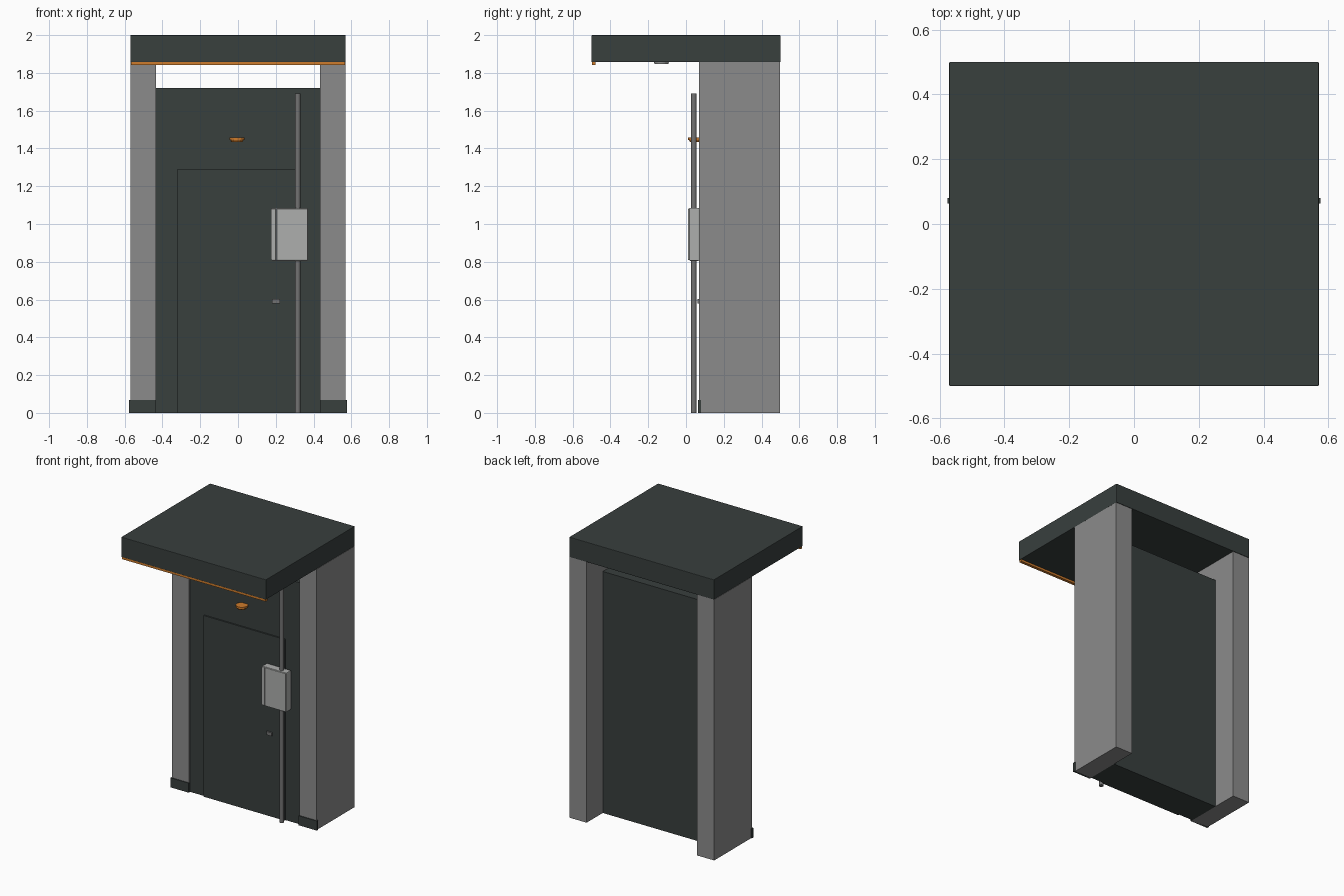
import bpy, bmesh
from mathutils import Matrix, Vector

cube = bpy.data.objects.get("Cube")
if cube:
    bpy.data.objects.remove(cube, do_unlink=True)


def material(name, rgb):
    m = bpy.data.materials.new(name)
    m.use_nodes = True
    color = (*rgb, 1)
    m.diffuse_color = color
    m.node_tree.nodes["Principled BSDF"].inputs["Base Color"].default_value = color
    return m


dark = material("dark slate", (0.04, 0.05, 0.048))
concrete = material("concrete grey", (0.26, 0.26, 0.26))
light_metal = material("light metal", (0.42, 0.43, 0.42))
steel = material("steel grey", (0.17, 0.17, 0.17))
orange = material("orange", (0.62, 0.2, 0.025))


def finish(name, bm, mat):
    mesh = bpy.data.meshes.new(name)
    bm.to_mesh(mesh)
    bm.free()
    mesh.materials.append(mat)
    obj = bpy.data.objects.new(name, mesh)
    bpy.context.collection.objects.link(obj)
    return obj


def box(name, x, y, z, mat, bevel=0):
    """Box spanning the given (min, max) range on each axis."""
    bm = bmesh.new()
    spans = (x, y, z)
    size = Vector([b - a for a, b in spans])
    mid = Vector([(a + b) / 2 for a, b in spans])
    bmesh.ops.create_cube(bm, size=1, matrix=Matrix.Translation(mid) @ Matrix.Diagonal((*size, 1)))
    obj = finish(name, bm, mat)
    if bevel:
        mod = obj.modifiers.new("soft edges", "BEVEL")
        mod.width, mod.segments = bevel, 2
    return obj


def cylinder(name, center, z, r_bottom, r_top, sides, mat, smooth=False):
    bm = bmesh.new()
    place = Matrix.Translation((*center, (z[0] + z[1]) / 2))
    bmesh.ops.create_cone(bm, cap_ends=True, segments=sides, radius1=r_bottom,
                          radius2=r_top, depth=z[1] - z[0], matrix=place)
    for f in bm.faces:
        f.smooth = smooth and abs(f.normal.z) < 0.5
    return finish(name, bm, mat)


# Canopy with its front trim strip and ceiling lamp
box("canopy", (-0.57, 0.57), (-0.5, 0.5), (1.858, 2), dark, 0.003)
box("canopy_trim", (-0.567, 0.567), (-0.498, -0.478), (1.843, 1.858), orange)
cylinder("ceiling_lamp", (0, -0.13), (1.848, 1.858), 0.036, 0.04, 24, light_metal)

# Side pillars and their base plates
for side, s in (("left", 1), ("right", -1)):
    box(side + "_pillar", sorted((s * 0.435, s * 0.57)), (0.07, 0.497), (0, 1.858), concrete)
    box(side + "_base_plate", sorted((s * 0.433, s * 0.576)), (0.064, 0.08), (0, 0.068), dark)

# Wall panel and door leaf
box("wall_panel", (-0.435, 0.435), (0.08, 0.315), (0, 1.72), dark)
box("door_leaf", (-0.32, 0.32), (0.07, 0.081), (0, 1.29), dark)
box("door_latch", (0.18, 0.222), (0.061, 0.071), (0.578, 0.602), steel)

# Lamp above the door, in two tiers
cylinder("door_lamp_shade", (-0.005, 0.05), (1.445, 1.458), 0.04, 0.04, 12, orange)
cylinder("door_lamp_bulb", (-0.005, 0.05), (1.433, 1.446), 0.028, 0.036, 12, orange)

# Standing pole with the control box and its lid
cylinder("pole", (0.316, 0.041), (0, 1.69), 0.015, 0.015, 16, steel, True)
box("control_box", (0.178, 0.37), (0.018, 0.07), (0.805, 1.085), light_metal, 0.005)
box("control_box_lid", (0.205, 0.366), (0.011, 0.019), (0.809, 1.081), light_metal, 0.002)
box("control_box_hinge", (0.175, 0.2), (0.013, 0.019), (0.809, 1.081), light_metal, 0.002)
